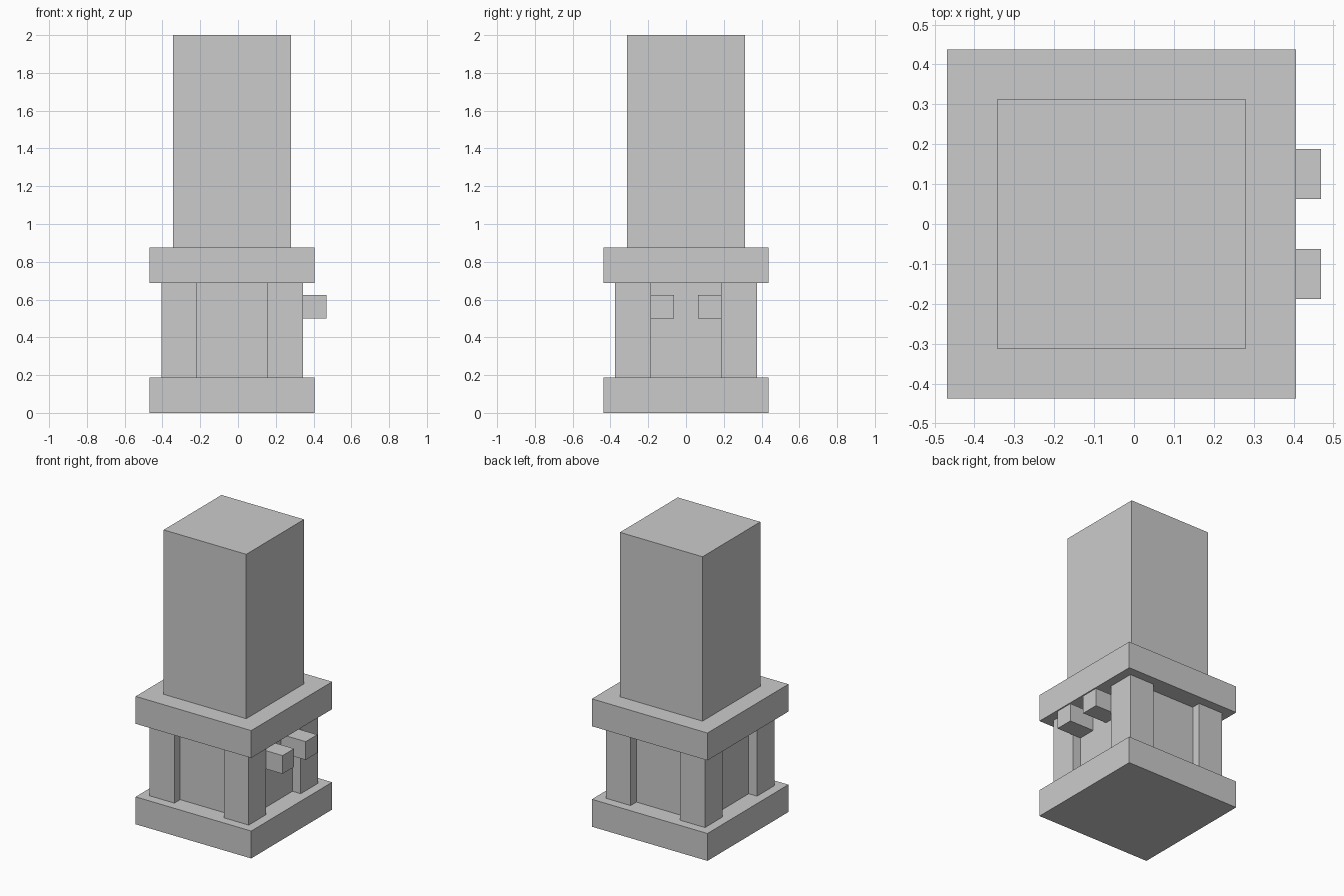
import bpy

if "Cube" in bpy.data.objects:
    bpy.data.objects.remove(bpy.data.objects["Cube"])

U = 1 / 16      # the model sits on a 1/16 grid
CX = -U / 2     # centre line of the tower (the pegs stick out on +x)


def box(name, x, y, z):
    """Axis-aligned box from (min, max) ranges, x measured from the tower centre."""
    size = [b - a for a, b in (x, y, z)]
    centre = [(a + b) / 2 for a, b in (x, y, z)]
    bpy.ops.mesh.primitive_cube_add(size=1, location=(centre[0] * U + CX, centre[1] * U, centre[2] * U))
    ob = bpy.context.object
    ob.name = name
    ob.scale = [s * U for s in size]
    bpy.ops.object.transform_apply(location=False, rotation=False, scale=True)
    return ob


def square(name, half, z):
    return box(name, (-half, half), (-half, half), z)


# Stacked square blocks
square("base_slab", 7, (0, 3))
square("core", 5, (3, 11))
square("upper_slab", 7, (11, 14))
square("column", 5, (14, 32))

# Four corner posts around the core
for sx, side in ((-1, "left"), (1, "right")):
    for sy, end in ((-1, "front"), (1, "back")):
        box(f"{end}_{side}_post", sorted((3 * sx, 6 * sx)), sorted((3 * sy, 6 * sy)), (3, 11))

# Two pegs on the right face of the core
for sy, end in ((-1, "front"), (1, "back")):
    box(f"{end}_peg", (5, 8), sorted((1 * sy, 3 * sy)), (8, 10))
